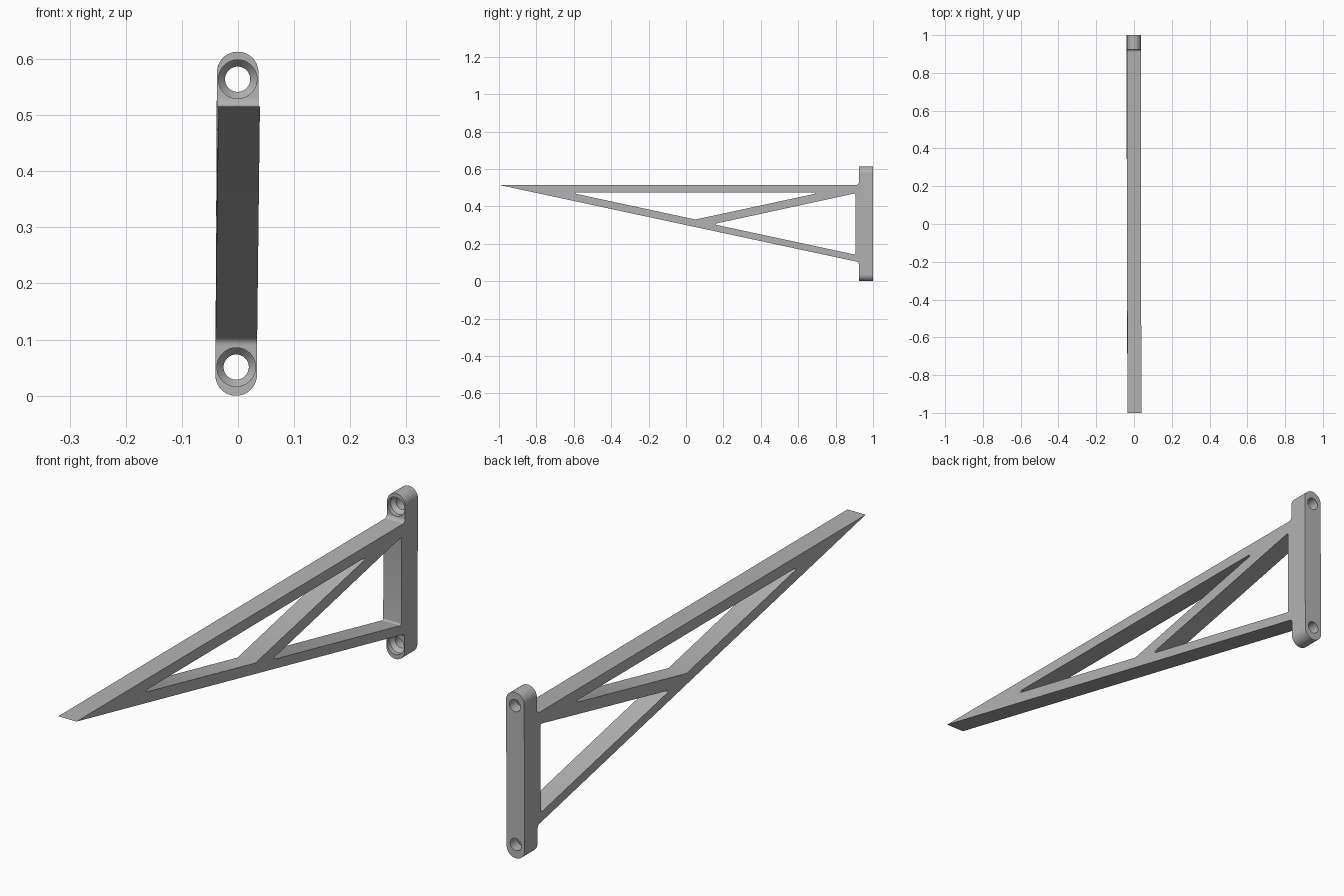
import bpy, bmesh, math
from mathutils import Vector

cube = bpy.data.objects.get("Cube")
if cube:
    bpy.data.objects.remove(cube, do_unlink=True)

HALF = 0.037      # half the bracket width
TOP = 0.613       # height of the wall plate
ARM_TOP = 0.515   # height of the shelf arm

grey = bpy.data.materials.new("plain grey")
grey.use_nodes = True
colour = (0.45, 0.45, 0.45, 1)
grey.diffuse_color = colour
grey.node_tree.nodes["Principled BSDF"].inputs["Base Color"].default_value = colour


def rounded(corners, steps=6):
    """Outline from (a, b, radius) corners, each rounded by an arc."""
    pts = []
    for i, (a, b, r) in enumerate(corners):
        p = Vector((a, b))
        if r == 0:
            pts.append(p)
            continue
        u = (Vector(corners[i - 1][:2]) - p).normalized()
        v = (Vector(corners[(i + 1) % len(corners)][:2]) - p).normalized()
        half = u.angle(v) / 2
        centre = p + (u + v).normalized() * r / math.sin(half)
        start = p + u * r / math.tan(half) - centre
        end = p + v * r / math.tan(half) - centre
        sweep = start.angle_signed(end)
        for k in range(steps + 1):
            t = -sweep * k / steps
            c, s = math.cos(t), math.sin(t)
            pts.append(centre + Vector((c * start.x - s * start.y,
                                        s * start.x + c * start.y)))
    return pts


def make_object(name, bm):
    bmesh.ops.recalc_face_normals(bm, faces=bm.faces)
    mesh = bpy.data.meshes.new(name)
    bm.to_mesh(mesh)
    bm.free()
    mesh.materials.append(grey)
    obj = bpy.data.objects.new(name, mesh)
    bpy.context.collection.objects.link(obj)
    return obj


def prism(name, pts, place, move):
    """Place a flat outline in space and extrude it along move."""
    bm = bmesh.new()
    face = bm.faces.new([bm.verts.new(place(p)) for p in pts])
    out = bmesh.ops.extrude_face_region(bm, geom=[face])
    verts = [g for g in out["geom"] if isinstance(g, bmesh.types.BMVert)]
    bmesh.ops.translate(bm, verts=verts, vec=move)
    return make_object(name, bm)


def side_prism(name, corners, half):
    return prism(name, rounded(corners), lambda p: (-half, p.x, p.y), (2 * half, 0, 0))


def screw_hole(name, z, sides=48):
    """Stepped cutter: wide recess, cone, then a plain bore."""
    bm = bmesh.new()
    rings = []
    for y, r in ((0.9, 0.0345), (0.942, 0.0345), (0.957, 0.0225), (1.05, 0.0225)):
        rings.append([bm.verts.new((r * math.cos(a), y, z + r * math.sin(a)))
                      for a in (math.tau * k / sides for k in range(sides))])
    for low, high in zip(rings, rings[1:]):
        for k in range(sides):
            n = (k + 1) % sides
            bm.faces.new((low[k], low[n], high[n], high[k]))
    bm.faces.new(rings[0])
    bm.faces.new(rings[-1])
    return make_object(name, bm)


def cut(target, cutter, operation="DIFFERENCE"):
    mod = target.modifiers.new("cut", "BOOLEAN")
    mod.operation = operation
    mod.solver = "EXACT"
    mod.object = cutter
    bpy.context.view_layer.objects.active = target
    bpy.ops.object.modifier_apply(modifier=mod.name)
    bpy.data.objects.remove(cutter, do_unlink=True)


# Side outline: wall plate and tapering arm, with fillets at the joints
bracket = side_prism("shelf_bracket", [
    (-1, ARM_TOP, 0), (0.925, ARM_TOP, 0.015), (0.925, TOP + 0.1, 0),
    (1, TOP + 0.1, 0), (1, -0.1, 0), (0.925, -0.1, 0), (0.925, 0.102, 0.015)], 0.06)

# Round both plate ends and trim the width
plate_front = rounded([(-HALF, 0, HALF - 1e-4), (HALF, 0, HALF - 1e-4),
                       (HALF, TOP, HALF - 1e-4), (-HALF, TOP, HALF - 1e-4)], 16)
envelope = prism("plate_envelope", plate_front, lambda p: (p.x, -1.1, p.y), (0, 2.2, 0))
cut(bracket, envelope, "INTERSECT")

# Two triangular openings leave the diagonal strut
cut(bracket, side_prism("upper_opening", [
    (-0.624, 0.475, 0.004), (0.724, 0.475, 0.004), (0.05, 0.33, 0)], 0.1))
cut(bracket, side_prism("lower_opening", [
    (0.145, 0.305, 0.004), (0.905, 0.47, 0.006), (0.905, 0.142, 0.006)], 0.1))

# Countersunk screw holes
for z in (0.564, 0.051):
    cut(bracket, screw_hole("screw_hole", z))

# The bracket leans very slightly sideways
for v in bracket.data.vertices:
    v.co.x += 0.005 * v.co.z - 0.0015 * v.co.y - 0.002

bpy.ops.object.select_all(action="DESELECT")
bracket.select_set(True)
bpy.context.view_layer.objects.active = bracket
bpy.ops.object.shade_smooth_by_angle(angle=math.radians(25))
